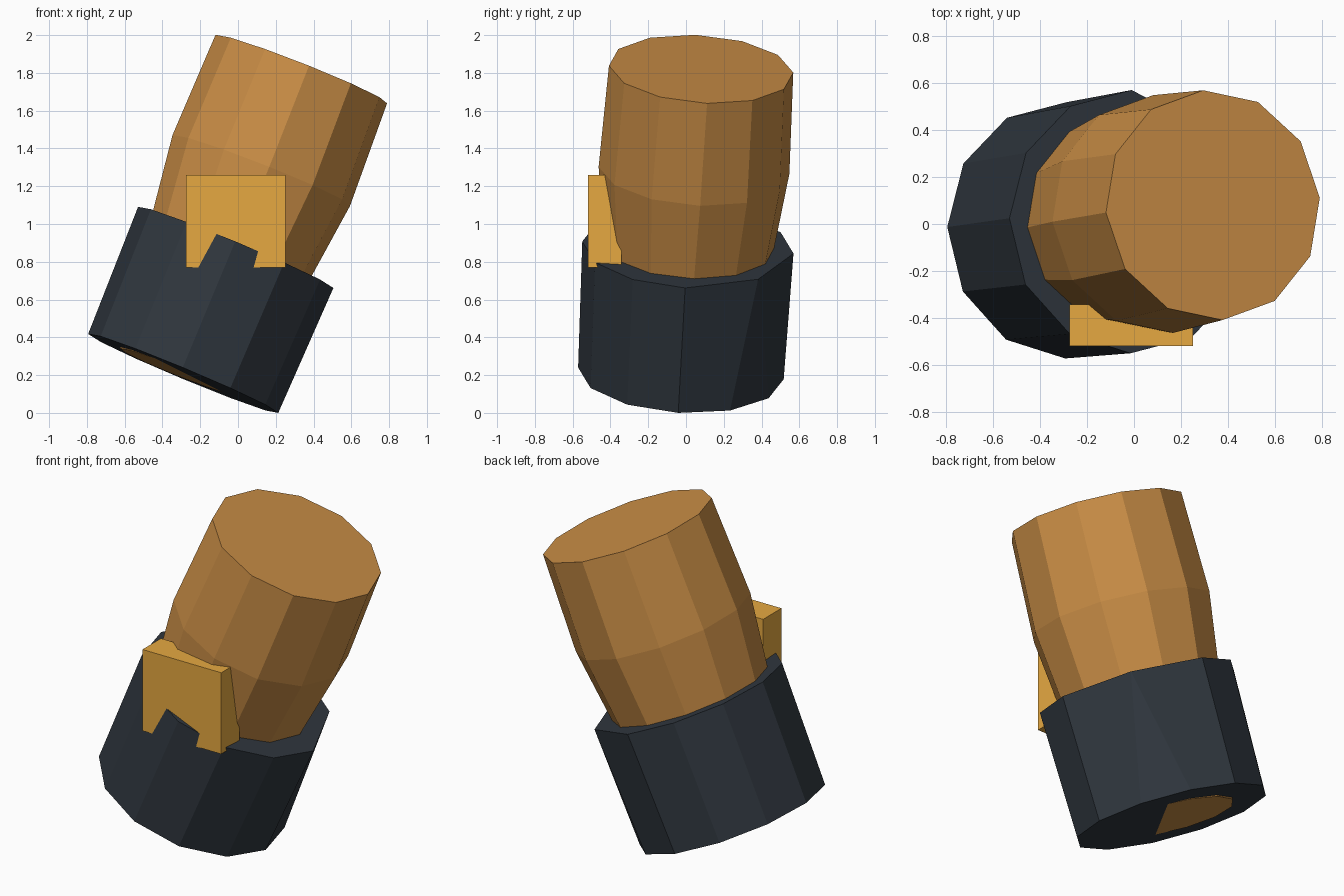
import bpy, bmesh, math
from mathutils import Vector, Matrix

if "Cube" in bpy.data.objects:
    bpy.data.objects.remove(bpy.data.objects["Cube"])


def material(name, rgb):
    m = bpy.data.materials.new(name)
    m.diffuse_color = (*rgb, 1)
    m.use_nodes = True
    m.node_tree.nodes["Principled BSDF"].inputs["Base Color"].default_value = m.diffuse_color
    return m


TAN = material("tan", (0.59, 0.27, 0.061))
GOLD = material("gold", (0.79, 0.395, 0.053))
SLATE = material("dark slate", (0.029, 0.038, 0.049))


def finish(name, bm, mat):
    bmesh.ops.recalc_face_normals(bm, faces=bm.faces)
    me = bpy.data.meshes.new(name)
    bm.to_mesh(me)
    bm.free()
    me.materials.append(mat)
    ob = bpy.data.objects.new(name, me)
    bpy.context.collection.objects.link(ob)
    return ob


def barrel(name, bottom, top, radii, twist, mat, sides=12, merge_top=None):
    """Faceted closed tube with evenly spaced rings along a leaning axis."""
    a, b = Vector(bottom), Vector(top)
    turn = Vector((0, 0, 1)).rotation_difference(b - a).to_matrix()
    turn = turn @ Matrix.Rotation(math.radians(twist), 3, 'Z')
    bm = bmesh.new()
    rings = []
    for k, r in enumerate(radii):
        c = a.lerp(b, k / (len(radii) - 1))
        angles = [math.tau * i / sides for i in range(sides)]
        rings.append([bm.verts.new(c + turn @ Vector((r * math.cos(t), r * math.sin(t), 0)))
                      for t in angles])
    for lo, hi in zip(rings, rings[1:]):
        for i in range(sides):
            j = (i + 1) % sides
            bm.faces.new((lo[i], lo[j], hi[j], hi[i]))
    bm.faces.new(rings[0])
    bm.faces.new(rings[-1])
    # Optionally collapse two neighbouring rim corners into one
    if merge_top:
        pair = [rings[-1][i] for i in merge_top]
        bmesh.ops.pointmerge(bm, verts=pair, merge_co=(pair[0].co + pair[1].co) / 2)
    return finish(name, bm, mat)


# Bulging inner body, reaching through to the bottom of the cuff
barrel("inner_body", (-0.30, -0.033, 0.212), (0.335, 0.08, 1.82),
       (0.35, 0.435, 0.507, 0.49), 4.4, TAN)

# Wide dark cuff around the lower half, with one clipped corner at the back rim
barrel("cuff", (-0.29, -0.027, 0.209), (-0.012, 0.01, 0.876),
       (0.545, 0.56), -0.9, SLATE, merge_top=(1, 2))

# Upright block set into the front
bm = bmesh.new()
bmesh.ops.create_cube(bm, size=1)
bmesh.ops.scale(bm, vec=(0.525, 0.175, 0.49), verts=bm.verts)
bmesh.ops.translate(bm, vec=(-0.012, -0.43, 1.015), verts=bm.verts)
finish("front_block", bm, GOLD)
